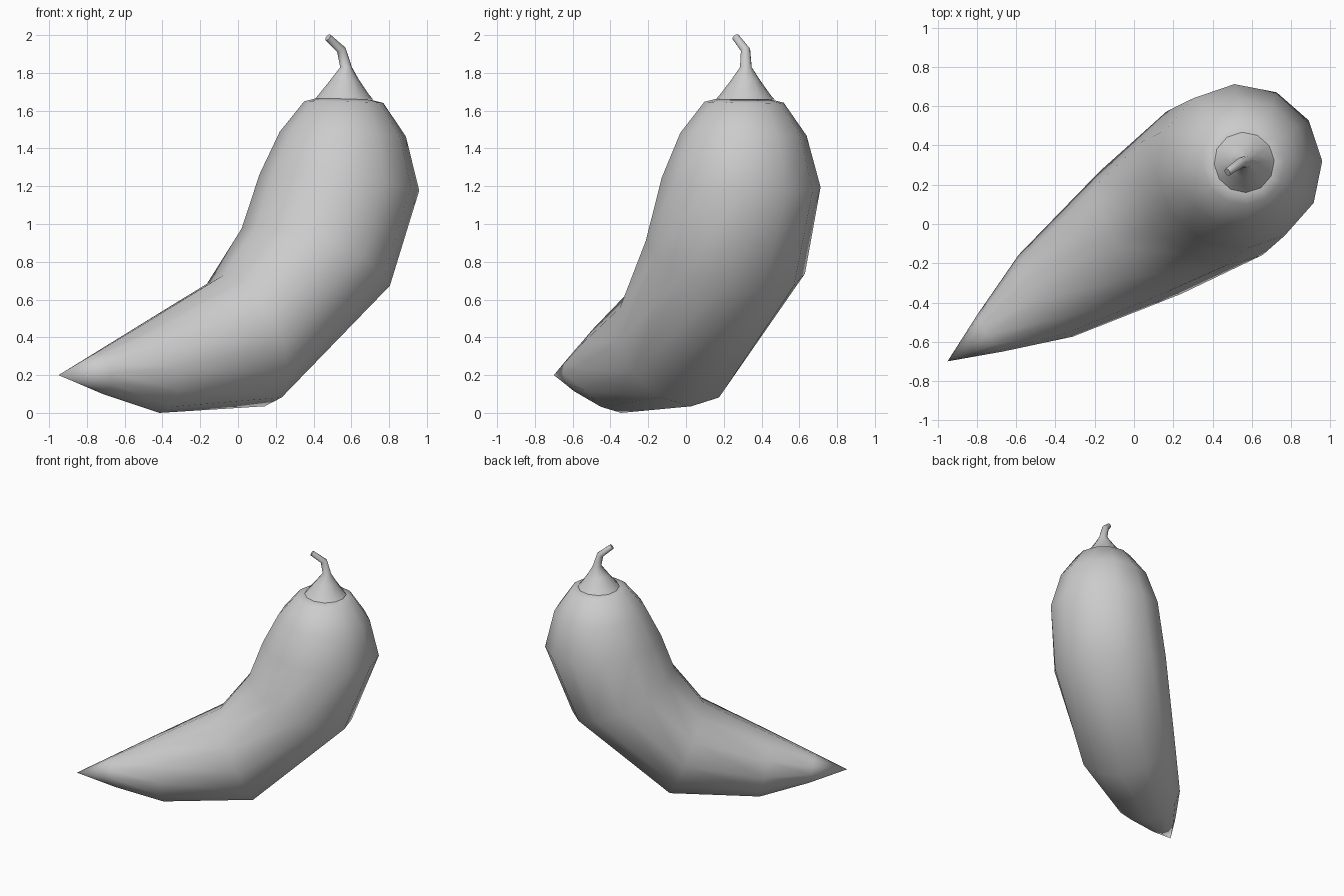
import bpy, bmesh, math
from mathutils import Vector

if "Cube" in bpy.data.objects:
    bpy.data.objects.remove(bpy.data.objects["Cube"])

# The pepper bends inside one vertical plane; u runs along it, v across it
U = Vector((0.832, 0.555, 0))
V = Vector((-0.555, 0.832, 0))
ORIGIN = Vector((0, -0.066, 0))


def plane_point(u, z):
    return ORIGIN + U * u + Vector((0, 0, z))


def curved_ring(inner, outer, lateral, sides=12):
    a, b = plane_point(*inner), plane_point(*outer)
    mid, half = (a + b) / 2, (b - a) / 2
    return [mid + half * math.cos(t) + V * lateral * math.sin(t)
            for t in (2 * math.pi * i / sides for i in range(sides))]


def tilted_ring(center, axis, radius, sides=12):
    n = Vector(axis).normalized()
    a = (U - n * U.dot(n)).normalized()
    b = n.cross(a)
    return [Vector(center) + (a * math.cos(t) + b * math.sin(t)) * radius
            for t in (2 * math.pi * i / sides for i in range(sides))]


def loft(name, rings, start, end):
    bm = bmesh.new()
    loops = [[bm.verts.new(p) for p in r] for r in rings]
    n = len(loops[0])
    for lo, hi in zip(loops, loops[1:]):
        for i in range(n):
            j = (i + 1) % n
            bm.faces.new((lo[i], lo[j], hi[j], hi[i]))
    for loop, tip in ((loops[0], start), (loops[-1], end)):
        apex = bm.verts.new(tip)
        for i in range(n):
            bm.faces.new((loop[i], loop[(i + 1) % n], apex))
    bmesh.ops.recalc_face_normals(bm, faces=bm.faces)
    mesh = bpy.data.meshes.new(name)
    bm.to_mesh(mesh)
    bm.free()
    obj = bpy.data.objects.new(name, mesh)
    bpy.context.collection.objects.link(obj)
    bpy.context.view_layer.objects.active = obj
    obj.select_set(True)
    bpy.ops.object.shade_smooth_by_angle(angle=math.radians(60))
    obj.select_set(False)


# Pepper body: inner edge, outer edge, half width of each ring
body = [
    ((-0.90, 0.32), (-0.86, 0.10), 0.115),
    ((-0.58, 0.48), (-0.50, 0.00), 0.25),
    ((-0.09, 0.73), (0.17, 0.035), 0.375),
    ((0.12, 1.00), (0.87, 0.65), 0.44),
    ((0.22, 1.27), (1.07, 1.17), 0.42),
    ((0.332, 1.49), (1.002, 1.46), 0.335),
    ((0.463, 1.65), (0.883, 1.64), 0.21),
    ((0.523, 1.665), (0.823, 1.655), 0.15),
]
loft("pepper_body", [curved_ring(*r) for r in body],
     plane_point(-1.142, 0.20), plane_point(0.673, 1.65))

# Calyx flaring into the bent stem: centre, axis, radius
stem = [
    ((0.56, 0.313, 1.66), (0, 0, 1), 0.155),
    ((0.56, 0.313, 1.683), (0, 0, 1), 0.135),
    ((0.565, 0.315, 1.76), (0, 0, 1), 0.078),
    ((0.572, 0.317, 1.83), (0, 0, 1), 0.031),
    ((0.547, 0.315, 1.922), (-0.4, -0.2, 0.8), 0.025),
    ((0.476, 0.264, 1.988), (-0.7, -0.45, 0.6), 0.02),
]
loft("calyx_and_stem", [tilted_ring(*r) for r in stem],
     Vector((0.56, 0.313, 1.66)), Vector((0.476, 0.264, 1.988)))
